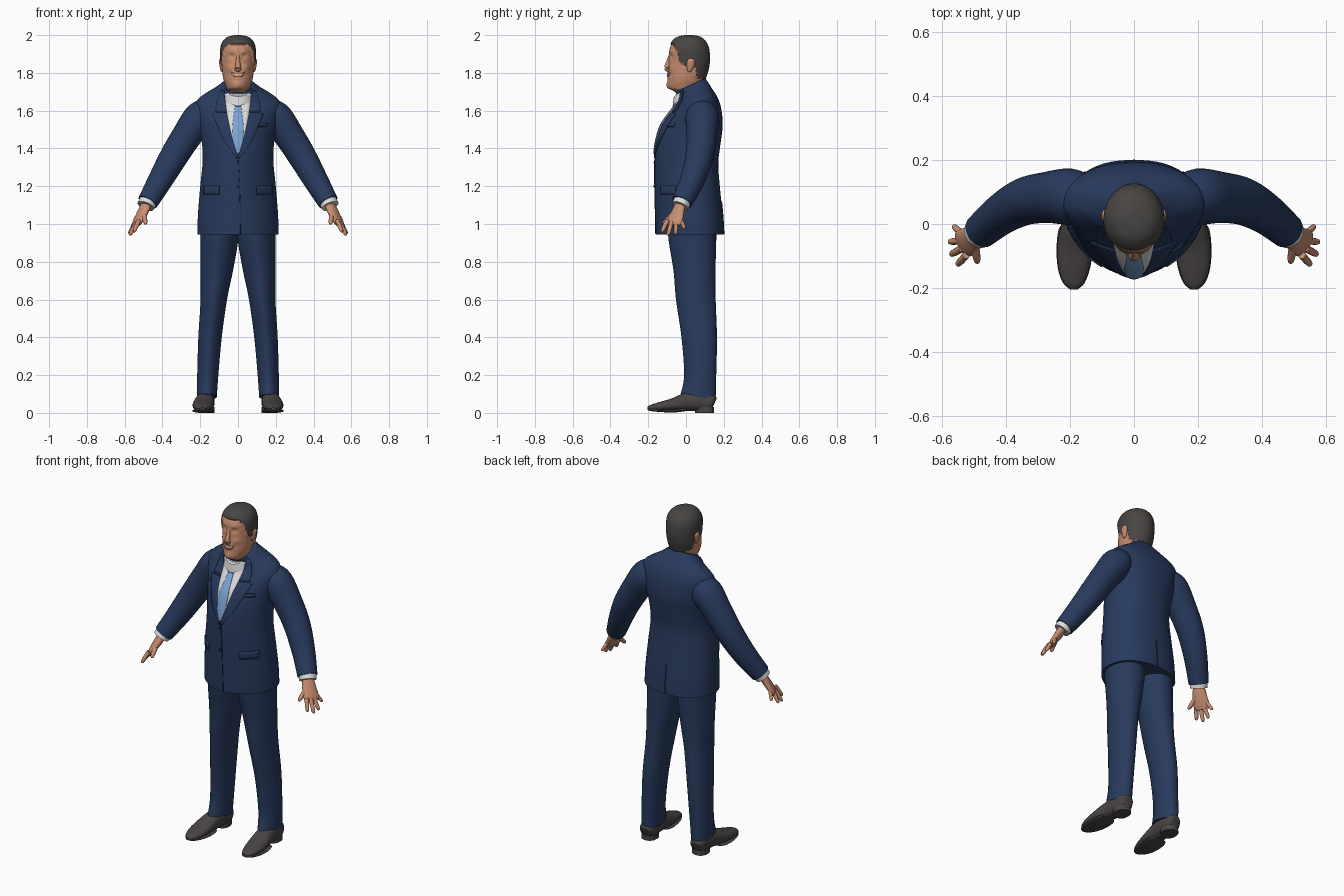
import bpy, bmesh, math
from mathutils import Vector
from mathutils.bvhtree import BVHTree


def material(name, rgb):
    m = bpy.data.materials.new(name)
    m.diffuse_color = (*rgb, 1)
    return m


NAVY = material("navy cloth", (.021, .043, .11))
SEAM = material("dark seam", (.011, .022, .058))
SKIN = material("skin", (.58, .27, .165))
HAIR = material("dark grey hair", (.065, .06, .056))
SHOE = material("shoe leather", (.065, .058, .056))
WHITE = material("white shirt", (.72, .72, .73))
BLUE = material("light blue tie", (.2, .37, .64))
TEETH = material("teeth", (.62, .44, .34))
LIP = material("lips", (.4, .15, .1))


def finish(name, bm, mats):
    bmesh.ops.recalc_face_normals(bm, faces=bm.faces)
    me = bpy.data.meshes.new(name)
    bm.to_mesh(me)
    bm.free()
    for m in mats:
        me.materials.append(m)
    ob = bpy.data.objects.new(name, me)
    bpy.context.collection.objects.link(ob)
    return ob


def smooth_keys(keys, sub):
    """Catmull-Rom interpolation of every number in the key tuples."""
    out = []
    for i in range(len(keys) - 1):
        a, b, c, d = (keys[max(i - 1, 0)], keys[i], keys[i + 1], keys[min(i + 2, len(keys) - 1)])
        for j in range(sub):
            t = j / sub
            out.append([.5 * (2 * q + (r - p) * t + (2 * p - 5 * q + 4 * r - s) * t * t
                              + (3 * q - p - 3 * r + s) * t ** 3) for p, q, r, s in zip(a, b, c, d)])
    return out + [list(keys[-1])]


def loft(name, keys, mat, n=32, sub=5, power=2.0, path=False, s=1, front=None):
    """Closed skin over rings (x, y, z, radius u, radius v, tilt)."""
    keys = smooth_keys([tuple(k) + (0,) * (6 - len(k)) for k in keys], sub)
    bm, rings = bmesh.new(), []
    for i, (x, y, z, ru, rv, tilt) in enumerate(keys):
        u, v = Vector((1, 0, 0)), Vector((0, 1, tilt))
        if path:
            t = Vector(keys[min(i + 1, len(keys) - 1)][:3]) - Vector(keys[max(i - 1, 0)][:3])
            u = t.cross(Vector((0, 0, 1))).normalized()
            v = u.cross(t).normalized()
        ring = []
        for k in range(n):
            c, d = math.cos(2 * math.pi * k / n), math.sin(2 * math.pi * k / n)
            e = 2 / (front if front and d < 0 else power)
            p = Vector((x, y, z)) + u * ru * math.copysign(abs(c) ** e, c) \
                + v * rv * math.copysign(abs(d) ** e, d)
            ring.append(bm.verts.new((p.x * s, p.y, p.z)))
        rings.append(ring)
    for a, b in zip(rings, rings[1:]):
        for k in range(n):
            bm.faces.new((a[k], a[(k + 1) % n], b[(k + 1) % n], b[k]))
    bm.faces.new(rings[0])
    bm.faces.new(rings[-1])
    return finish(name, bm, [mat])


def tree(ob):
    me = ob.data
    return BVHTree.FromPolygons([v.co for v in me.vertices], [p.vertices[:] for p in me.polygons])


def patch(name, rows, target, off, mat, thick=.006, back=False, bend=0, s=1, nx=8):
    """Thin plate lying on a surface; rows are (z, x from, x to)."""
    d = -1 if back else 1
    bm, grid = bmesh.new(), []
    steps = []
    for a, b in zip(rows, rows[1:]):
        m = max(1, round(abs(b[0] - a[0]) / .015))
        steps += [[p + (q - p) * j / m for p, q in zip(a, b)] for j in range(m)]
    for z, x0, x1 in steps + [rows[-1]]:
        line = []
        for k in range(nx + 1):
            x = x0 + (x1 - x0) * k / nx
            zz = z + bend * x * x
            hit = target.ray_cast(Vector((x * s, -d, zz)), Vector((0, d, 0)))[0]
            y = hit.y if hit else -.05 * d
            line.append(bm.verts.new((x * s, y - off * d, zz)))
        grid.append(line)
    for a, b in zip(grid, grid[1:]):
        for k in range(nx):
            bm.faces.new((a[k], a[k + 1], b[k + 1], b[k]))
    ob = finish(name, bm, [mat])
    mod = ob.modifiers.new("thickness", "SOLIDIFY")
    mod.thickness, mod.offset = thick, 0
    return ob


# Jacket body: flat back, pointed front
jacket = loft("jacket_body", [
    (0, .02, .945, .215, .18), (0, .016, 1.05, .212, .178), (0, .007, 1.2, .2, .172),
    (0, .003, 1.32, .188, .168), (0, .012, 1.42, .19, .17), (0, .032, 1.52, .205, .162),
    (0, .05, 1.6, .222, .136, .1), (0, .056, 1.65, .218, .11, .2), (0, .05, 1.685, .175, .092, .28),
    (0, .036, 1.715, .12, .084, .36), (0, .022, 1.735, .088, .08, .45)], NAVY, 72, 6, 2.4, front=1.7)
body = tree(jacket)

# Shirt front, tie and collar
patch("shirt_front", [(1.37, -.004, .004), (1.5, -.045, .045), (1.62, -.064, .064), (1.69, -.07, .07)],
      body, .002, WHITE)
patch("tie", [(1.37, -.006, .006), (1.44, -.027, .027), (1.52, -.029, .029), (1.625, -.015, .015)],
      body, .006, BLUE, .008)
patch("tie_knot", [(1.622, -.015, .015), (1.645, -.023, .023), (1.675, -.026, .026)],
      body, .01, BLUE, .01)
loft("shirt_collar", [(0, .014, 1.68, .084, .084, .6), (0, .013, 1.705, .077, .08, .65),
                      (0, .012, 1.724, .07, .076, .65)], WHITE, 48, 4)

# Jacket details
for s in (1, -1):
    patch("lapel", [(1.35, .0, .01), (1.45, .03, .078), (1.56, .054, .125), (1.583, .058, .134),
                    (1.588, .059, .103)], body, .003, NAVY, .007, s=s)
    patch("jacket_collar", [(1.593, .06, .118), (1.64, .066, .112), (1.68, .07, .1), (1.705, .074, .09)],
          body, .003, NAVY, .007, s=s)
    patch("pocket_flap", [(1.155, .1, .18), (1.2, .1, .18)], body, .002, NAVY, .005, s=s)
patch("breast_pocket", [(1.515, .09, .155), (1.535, .09, .155)], body, .002, NAVY, .005)
patch("front_seam", [(.947, .012, .015), (1.2, .008, .011), (1.35, .0, .003)], body, .001, SEAM, .005, nx=2)
patch("back_vent", [(.947, -.002, .002), (1.12, -.002, .002)], body, .001, SEAM, .005, back=True, nx=2)
for z in (1.2, 1.33):
    patch("button", [(z - .007, -.006, .006), (z + .007, -.006, .006)], body, .003, SEAM, nx=2)

for s in (1, -1):
    # Sleeve, cuff and hand
    loft("sleeve", [(.15, .075, 1.6, .07, .07), (.2, .085, 1.562, .088, .088), (.27, .083, 1.468, .08, .08),
                    (.343, .07, 1.352, .074, .074), (.415, .03, 1.225, .064, .065),
                    (.478, -.022, 1.115, .055, .054)], NAVY, 32, 6, path=True, s=s)
    loft("cuff", [(.474, -.017, 1.125, .049, .046), (.488, -.032, 1.095, .048, .045)], WHITE, 32, 2, path=True, s=s)
    loft("palm", [(.482, -.026, 1.11, .03, .024), (.505, -.045, 1.06, .04, .022),
                  (.53, -.06, 1.015, .046, .017), (.541, -.066, .993, .036, .011)], SKIN, 20, 4, path=True, s=s)
    for name, a, b, r in (("index_finger", (.525, -.098, 1.02), (.552, -.128, .957), .0115),
                          ("middle_finger", (.537, -.076, 1.01), (.573, -.096, .94), .0115),
                          ("ring_finger", (.541, -.052, 1.01), (.578, -.056, .946), .011),
                          ("little_finger", (.54, -.028, 1.022), (.565, -.006, .974), .01),
                          ("thumb", (.498, -.06, 1.06), (.489, -.122, 1.0), .0125)):
        a, b = Vector(a), Vector(b)
        loft(name, [(*a.lerp(b, t), r * q, r * q) for t, q in
                    ((0, 1), (.5, 1), (.85, .85), (.97, .5), (1, .1))], SKIN, 12, 3, path=True, s=s)
    # Trouser leg with a front crease
    loft("trouser_leg", [(.1, .03, 1.0, .1, .13), (.1, .035, .9, .099, .125), (.113, .045, .75, .086, .111),
                         (.128, .052, .6, .07, .105), (.148, .07, .4, .062, .094),
                         (.16, .075, .2, .056, .085), (.165, .064, .085, .053, .093, -.15)],
         NAVY, 40, 6, 2.1, s=s, front=1.75)
    # Shoe with sole and heel
    loft("shoe", [(.168, .15, .05, .026, .028), (.168, .135, .055, .042, .045), (.17, .08, .062, .047, .053),
                  (.176, 0, .057, .051, .048), (.184, -.07, .043, .056, .034), (.188, -.14, .033, .048, .024),
                  (.188, -.185, .027, .031, .016), (.188, -.204, .024, .01, .007)], SHOE, 28, 5, 2.3, True, s)
    loft("shoe_sole", [(.181, .0, .017, .012, .006), (.181, -.01, .016, .05, .008), (.185, -.07, .01, .057, .008),
                       (.188, -.14, .013, .05, .008), (.188, -.185, .017, .033, .007),
                       (.188, -.204, .02, .012, .005)], SHOE, 20, 4, 3, True, s)
    loft("shoe_heel", [(.169, .098, 0, .044, .05), (.169, .098, .03, .044, .049)], SHOE, 28, 1, 2.4, s=s)

# Head: rings given as (z, front y, back y, half width)
head = loft("head", [(0, (f + b) / 2, z, w, (b - f) / 2) for z, f, b, w in (
    (1.64, -.035, .08, .058), (1.685, -.045, .083, .059), (1.706, -.068, .085, .058), (1.722, -.094, .087, .062),
    (1.765, -.096, .096, .077), (1.82, -.092, .113, .084), (1.87, -.09, .119, .086), (1.92, -.088, .116, .087),
    (1.955, -.074, .104, .079), (1.98, -.05, .08, .057), (1.99, -.02, .05, .028), (1.992, .01, .02, .004))],
    SKIN, 80, 8)
head.data.materials.append(HAIR)
hairline = [(-.2, 1.962), (-.06, 1.95), (-.04, 1.905), (-.025, 1.85), (.008, 1.845), (.012, 1.878),
            (.042, 1.87), (.052, 1.785), (.13, 1.755)]


def hair_limit(y):
    for (a, p), (b, q) in zip(hairline, hairline[1:]):
        if y <= b:
            return p + (q - p) * (y - a) / (b - a)
    return 1.755


bm = bmesh.new()
bm.from_mesh(head.data)
bm.normal_update()
raised = set()
for f in bm.faces:
    c = f.calc_center_median()
    if c.z > hair_limit(c.y):
        f.material_index = 1
        raised.update(f.verts)
# Thick hair, eye sockets, brow, cheeks and chin: (x, z, spread, push)
for v in raised:
    v.co += v.normal * .008
for v in bm.verts:
    if v.co.y < -.02 and v not in raised:
        for x, z, w, push in ((.033, 1.89, .014, .009), (.03, 1.913, .014, -.004),
                              (.043, 1.825, .018, -.007), (0, 1.735, .02, -.007), (0, 1.795, .025, -.004)):
            r2 = (abs(v.co.x) - x) ** 2 + (v.co.z - z) ** 2
            v.co.y += push * math.exp(-r2 / (w * w))
bm.to_mesh(head.data)
bm.free()
face = tree(head)

# Face features
loft("nose", [(0, -.083, 1.9, .008, .006), (0, -.09, 1.87, .01, .01), (0, -.099, 1.838, .014, .014),
              (0, -.1, 1.822, .018, .014), (0, -.093, 1.81, .012, .008)], SKIN, 20, 5, path=True)
patch("lips", [(1.777, -.02, .02), (1.783, -.032, .032), (1.796, -.036, .036)], face, .0005, LIP, .003, bend=7)
patch("teeth", [(1.781, -.021, .021), (1.793, -.031, .031)], face, .002, TEETH, .003, bend=7)
for s in (1, -1):
    # Ear
    loft("ear", [(.083, .018, 1.805, .004, .006), (.085, .02, 1.815, .008, .013), (.088, .024, 1.845, .011, .021),
                 (.09, .026, 1.865, .011, .02), (.088, .024, 1.878, .005, .01)], SKIN, 20, 4, s=s)

# Smooth shading with crisp edges
meshes = [o for o in bpy.context.scene.objects if o.type == "MESH"]
for o in meshes:
    o.select_set(True)
bpy.context.view_layer.objects.active = meshes[0]
bpy.ops.object.shade_smooth_by_angle(angle=math.radians(45))
